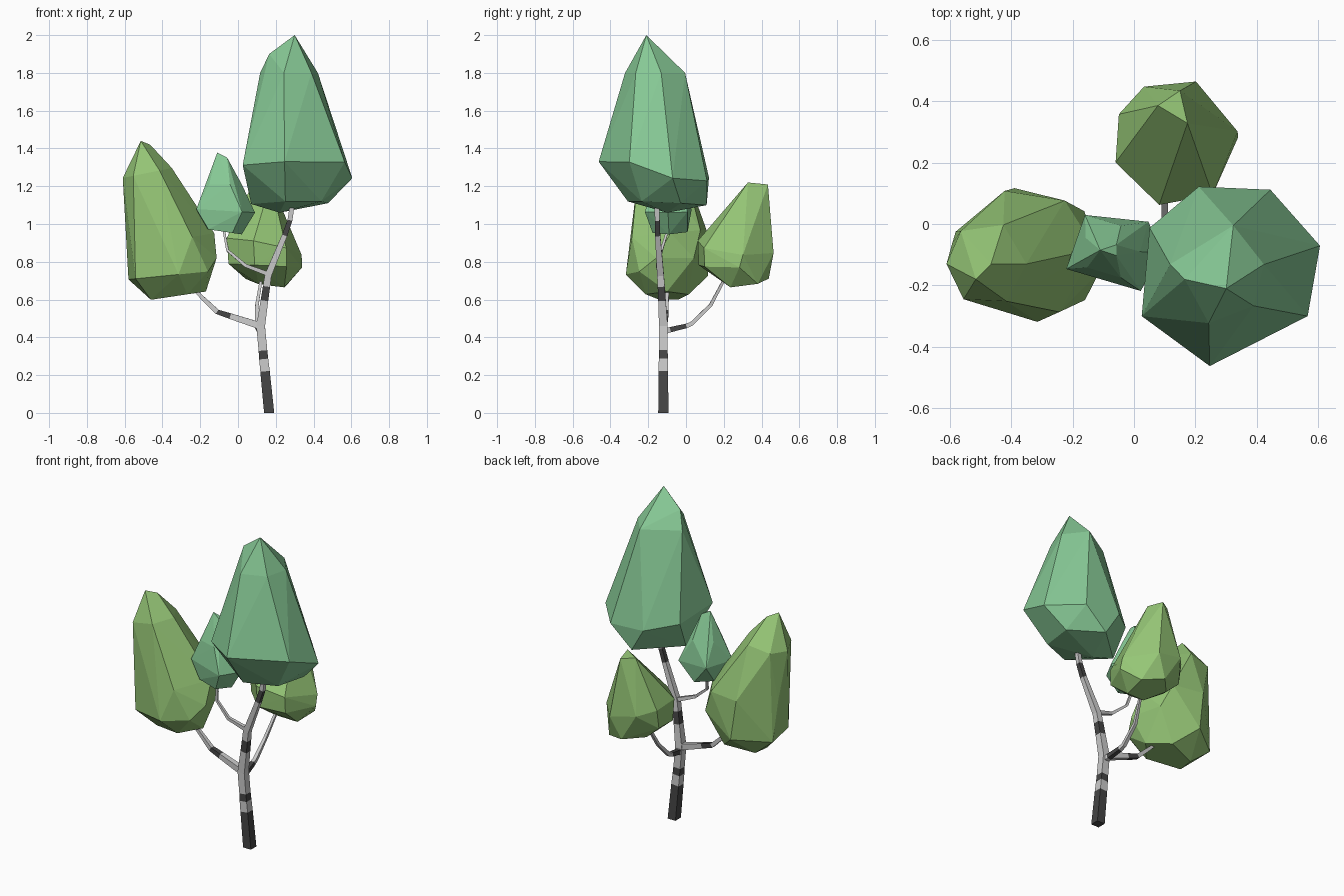
import bpy, bmesh
from math import cos, sin, radians, tau
from mathutils import Vector


def material(name, rgb):
    m = bpy.data.materials.new(name)
    m.diffuse_color = (*rgb, 1)
    return m


LIGHT = material("pale_bark", (0.62, 0.62, 0.62))
DARK = material("dark_bark", (0.06, 0.06, 0.06))
OLIVE = material("yellow_green_leaves", (0.30, 0.56, 0.18))
TEAL = material("blue_green_leaves", (0.24, 0.58, 0.30))


def finish(bm, name, mats):
    bmesh.ops.recalc_face_normals(bm, faces=bm.faces[:])
    me = bpy.data.meshes.new(name)
    bm.to_mesh(me)
    bm.free()
    for m in mats:
        me.materials.append(m)
    ob = bpy.data.objects.new(name, me)
    bpy.context.collection.objects.link(ob)


def limb(name, stations, sides=4):
    """Square tapered tube; station = (x, y, z, half width, dark band starts here)."""
    bm = bmesh.new()
    pts = [Vector(s[:3]) for s in stations]
    rings = []
    for i, p in enumerate(pts):
        t = (pts[min(i + 1, len(pts) - 1)] - pts[max(i - 1, 0)]).normalized()
        side = Vector((0, 1, 0.01)) if abs(t.y) < 0.6 else Vector((1, 0, 0))
        v = (side - t * side.dot(t)).normalized()
        u = v.cross(t)
        if abs(t.y) >= 0.6:      # keep the same corner order along the limb
            u, v = v, -u
        ring = []
        for k in range(sides):
            a = tau * (k + 0.5) / sides
            q = p + 1.414 * stations[i][3] * (u * cos(a) + v * sin(a))
            if p.z == 0:
                q.z = 0
            ring.append(bm.verts.new(q))
        rings.append(ring)
    for i in range(len(rings) - 1):
        for k in range(sides):
            j = (k + 1) % sides
            f = bm.faces.new((rings[i][k], rings[i][j], rings[i + 1][j], rings[i + 1][k]))
            f.material_index = stations[i][4]
    bm.faces.new(rings[0][::-1]).material_index = stations[0][4]
    bm.faces.new(rings[-1])
    finish(bm, name, [LIGHT, DARK])


def crown(name, mat, rings):
    """Faceted hull over rings = (z, cx, cy, rx, ry, corner angles, z slope along x, along y)."""
    bm = bmesh.new()
    for z, cx, cy, rx, ry, angles, sx, sy in rings:
        for a in map(radians, angles):
            dx, dy = rx * cos(a), ry * sin(a)
            bm.verts.new((cx + dx, cy + dy, z + sx * dx + sy * dy))
    res = bmesh.ops.convex_hull(bm, input=bm.verts[:])
    junk = {v for v in res["geom_interior"] + res["geom_unused"]
            if isinstance(v, bmesh.types.BMVert)}
    bmesh.ops.delete(bm, geom=list(junk), context='VERTS')
    finish(bm, name, [mat])


# Trunk with bark bands
limb("trunk", [
    (0.165, -0.12, 0, 0.027, 1), (0.143, -0.12, 0.22, 0.025, 0),
    (0.136, -0.12, 0.285, 0.024, 1), (0.132, -0.12, 0.33, 0.023, 0),
    (0.12, -0.12, 0.46, 0.023, 0), (0.14, -0.127, 0.595, 0.02, 1),
    (0.151, -0.131, 0.67, 0.019, 0), (0.16, -0.135, 0.73, 0.018, 0),
    (0.247, -0.15, 0.94, 0.014, 1), (0.275, -0.152, 1.02, 0.013, 0),
    (0.29, -0.155, 1.12, 0.012, 0)])

# Side branches
limb("left_branch", [
    (0.12, -0.12, 0.46, 0.019, 0), (-0.04, -0.11, 0.512, 0.015, 1),
    (-0.11, -0.105, 0.535, 0.013, 0), (-0.22, -0.10, 0.64, 0.009, 0),
    (-0.27, -0.10, 0.70, 0.008, 0)])
limb("back_branch", [
    (0.12, -0.12, 0.43, 0.016, 0), (0.115, -0.085, 0.44, 0.014, 1),
    (0.103, 0.00, 0.46, 0.012, 0), (0.10, 0.03, 0.472, 0.011, 0),
    (0.10, 0.13, 0.57, 0.009, 0), (0.125, 0.21, 0.72, 0.007, 0)])
limb("small_branch", [
    (0.16, -0.135, 0.735, 0.012, 0), (0.04, -0.15, 0.78, 0.009, 0),
    (-0.055, -0.13, 0.86, 0.007, 0), (-0.08, -0.09, 0.99, 0.006, 0)])

# Leaf crowns
crown("top_crown", TEAL, [
    (2.00, 0.30, -0.21, 0, 0, (0,), 0, 0),
    (1.90, 0.165, -0.18, 0, 0, (0,), 0, 0),
    (1.80, 0.27, -0.16, 0.155, 0.165, (10, 70, 170, 260, 320), 0, 0),
    (1.28, 0.315, -0.165, 0.305, 0.305, (18, 65, 110, 150, 257), -0.08, -0.15),
    (1.32, 0.295, -0.14, 0.315, 0.31, (211, 329), 0.03, 0),
    (1.11, 0.28, -0.10, 0.21, 0.21, (20, 85, 180, 262, 320), 0.02, -0.05),
    (1.06, 0.22, -0.10, 0, 0, (0,), 0, 0)])
crown("left_crown", OLIVE, [
    (1.43, -0.49, -0.155, 0.035, 0.035, (45, 225), -0.4, 0),
    (1.27, -0.48, -0.13, 0.13, 0.14, (0, 65, 130, 180, 235, 300), 0.2, 0),
    (0.95, -0.36, -0.10, 0.235, 0.215, (5, 55, 105, 170, 215, 300), 0, 0.1),
    (0.73, -0.345, -0.10, 0.25, 0.22, (100, 160, 218, 277, 318), 0.1, 0),
    (0.82, -0.345, -0.10, 0.24, 0.22, (345, 40), 0, 0),
    (0.62, -0.32, -0.10, 0.15, 0.12, (0, 72, 150, 200, 290), 0.15, 0)])
crown("back_crown", OLIVE, [
    (1.215, 0.137, 0.375, 0.06, 0.06, (78, 170, 308), 0, -0.1),
    (0.88, 0.135, 0.265, 0.205, 0.21, (10, 71, 120, 154, 198, 255, 306), -0.2, -0.1),
    (0.78, 0.14, 0.265, 0.20, 0.205, (5, 160, 198, 255, 306), -0.05, 0),
    (0.69, 0.16, 0.32, 0.12, 0.12, (30, 100, 175, 245, 315), -0.15, 0.15)])
crown("small_crown", TEAL, [
    (1.36, -0.075, -0.085, 0.035, 0.02, (60, 180, 300), -0.5, 0),
    (1.21, -0.075, -0.09, 0.095, 0.09, (0, 70, 150, 215, 290), 0, 0),
    (1.07, -0.07, -0.095, 0.16, 0.15, (0, 43, 124, 200, 305), -0.06, 0),
    (0.96, -0.08, -0.09, 0.10, 0.10, (0, 80, 150, 220, 300), -0.15, 0)])
